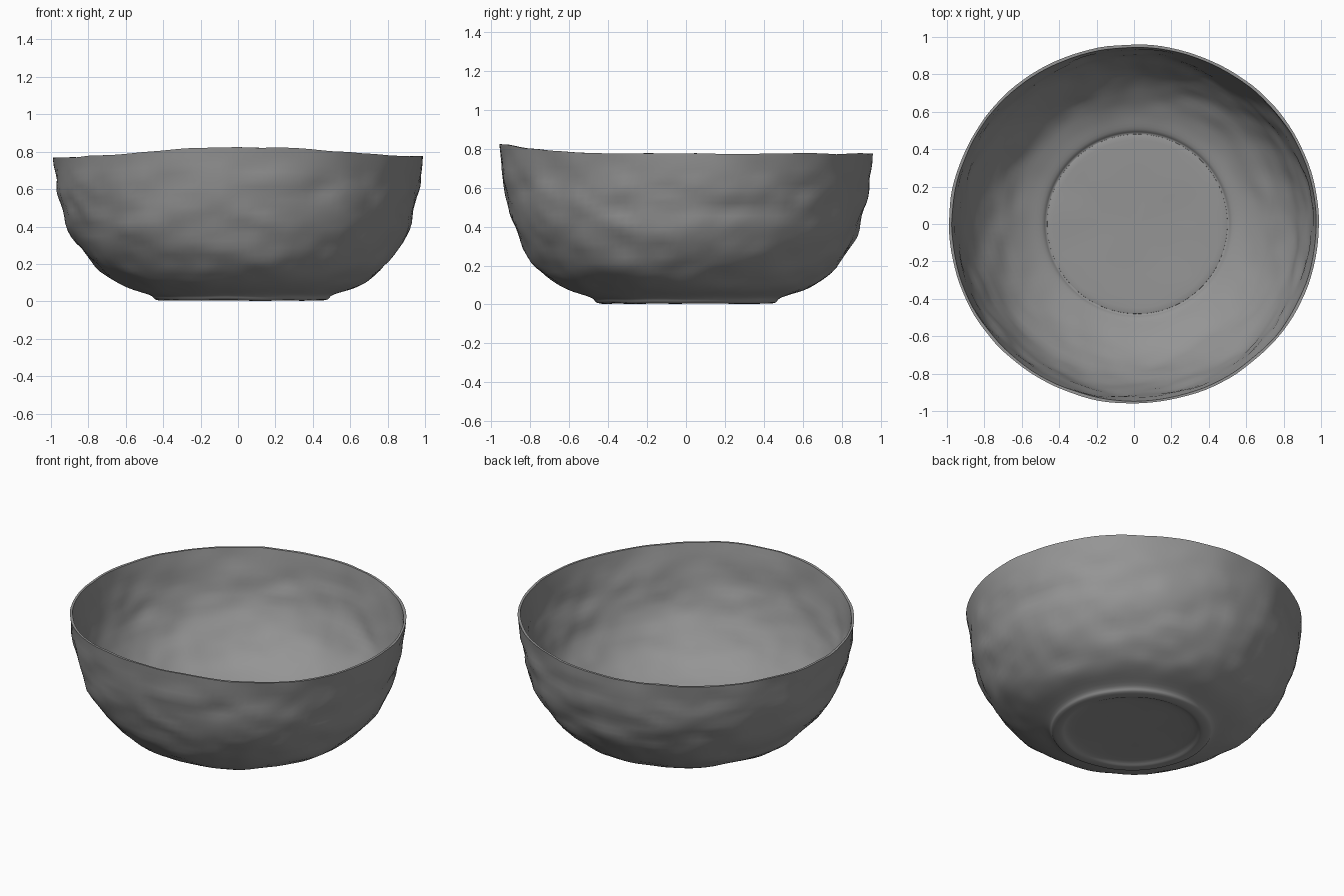
import bpy, bmesh, math
from mathutils import Vector, noise

cube = bpy.data.objects.get("Cube")
if cube:
    bpy.data.objects.remove(cube, do_unlink=True)

SEGMENTS = 128

clay = bpy.data.materials.new("grey clay")
clay.use_nodes = True
clay.diffuse_color = (0.3, 0.3, 0.3, 1)
clay.node_tree.nodes["Principled BSDF"].inputs["Base Color"].default_value = (0.3, 0.3, 0.3, 1)

# Profiles as (radius, height): outside from base to rim, inside from rim to floor
OUTSIDE = [(0.2, 0.025), (0.36, 0.02), (0.41, 0.005), (0.46, 0.01), (0.49, 0.035),
           (0.61, 0.075), (0.7, 0.125), (0.8, 0.215), (0.89, 0.35),
           (0.945, 0.49), (0.972, 0.62), (0.99, 0.775)]
INSIDE = [(0.975, 0.775), (0.95, 0.62), (0.92, 0.49), (0.865, 0.365),
          (0.775, 0.24), (0.68, 0.155), (0.59, 0.105), (0.51, 0.075),
          (0.485, 0.055), (0.45, 0.06), (0.2, 0.055)]


def refine(profile, steps=4):
    """Smooth a profile with a Catmull-Rom spline."""
    pts = [Vector(p) for p in profile]
    pts = [2 * pts[0] - pts[1]] + pts + [2 * pts[-1] - pts[-2]]
    out = []
    for a, b, c, d in zip(pts, pts[1:], pts[2:], pts[3:]):
        for i in range(steps):
            t = i / steps
            out.append(0.5 * (2 * b + (c - a) * t + (2 * a - 5 * b + 4 * c - d) * t * t
                              + (3 * b - a - 3 * c + d) * t ** 3))
    return out + [pts[-2]]


def worked_point(r, z, angle, side):
    """Hand-formed unevenness: soft dents, an oval plan and a wavy rim."""
    x, y = r * math.cos(angle), r * math.sin(angle)
    wall = max(0, min(1, (r - 0.5) / 0.25))
    calm = 1 - 0.75 * max(0, (z - 0.6) / 0.175)
    dent = noise.noise(Vector((x * 3.5, y * 3.5, z * 7 + side)))
    dent += 0.6 * noise.noise(Vector((x * 8, y * 8, z * 13 - side)))
    push = 0.017 * dent * wall * calm
    slope = max(0, min(1, z / 0.5))
    x, y = x * (1 + push), y * (1 + push) * (1 - 0.03 * slope)
    front = max(0, -math.sin(angle)) ** 4
    rise = 0.05 * front - 0.008 * max(0, -math.cos(angle))
    rise += 0.006 * noise.noise(Vector((x * 6, y * 6, 2)))
    z += rise * (z / 0.775) ** 2 - push * 0.6 * (1 - slope)
    z += 0.004 * noise.noise(Vector((x * 5, y * 5, side))) * (1 - wall)
    # The foot sits slightly off the centre of the rim
    return (x + 0.02 * (1 - slope), y, max(0, z))


# Bowl, as one closed thin shell
bm = bmesh.new()
walls = [(p, 0.0) for p in refine(OUTSIDE)] + [(p, 0.4) for p in refine(INSIDE)]
rings = []
for (r, z), side in walls:
    rings.append([bm.verts.new(worked_point(r, z, math.tau * i / SEGMENTS, side))
                  for i in range(SEGMENTS)])
for low, high in zip(rings, rings[1:]):
    for i in range(SEGMENTS):
        j = (i + 1) % SEGMENTS
        bm.faces.new((low[i], low[j], high[j], high[i]))

# Centres of the base and of the inner floor
for ring, height in ((rings[0], 0.025), (rings[-1], 0.055)):
    hub = bm.verts.new((0.02, 0, height))
    for i in range(SEGMENTS):
        bm.faces.new((hub, ring[i], ring[(i + 1) % SEGMENTS]))
bmesh.ops.recalc_face_normals(bm, faces=bm.faces)

mesh = bpy.data.meshes.new("bowl")
bm.to_mesh(mesh)
bm.free()
mesh.materials.append(clay)
bowl = bpy.data.objects.new("bowl", mesh)
bpy.context.collection.objects.link(bowl)
bpy.context.view_layer.objects.active = bowl
bowl.select_set(True)
bpy.ops.object.shade_smooth_by_angle(angle=math.radians(45))
